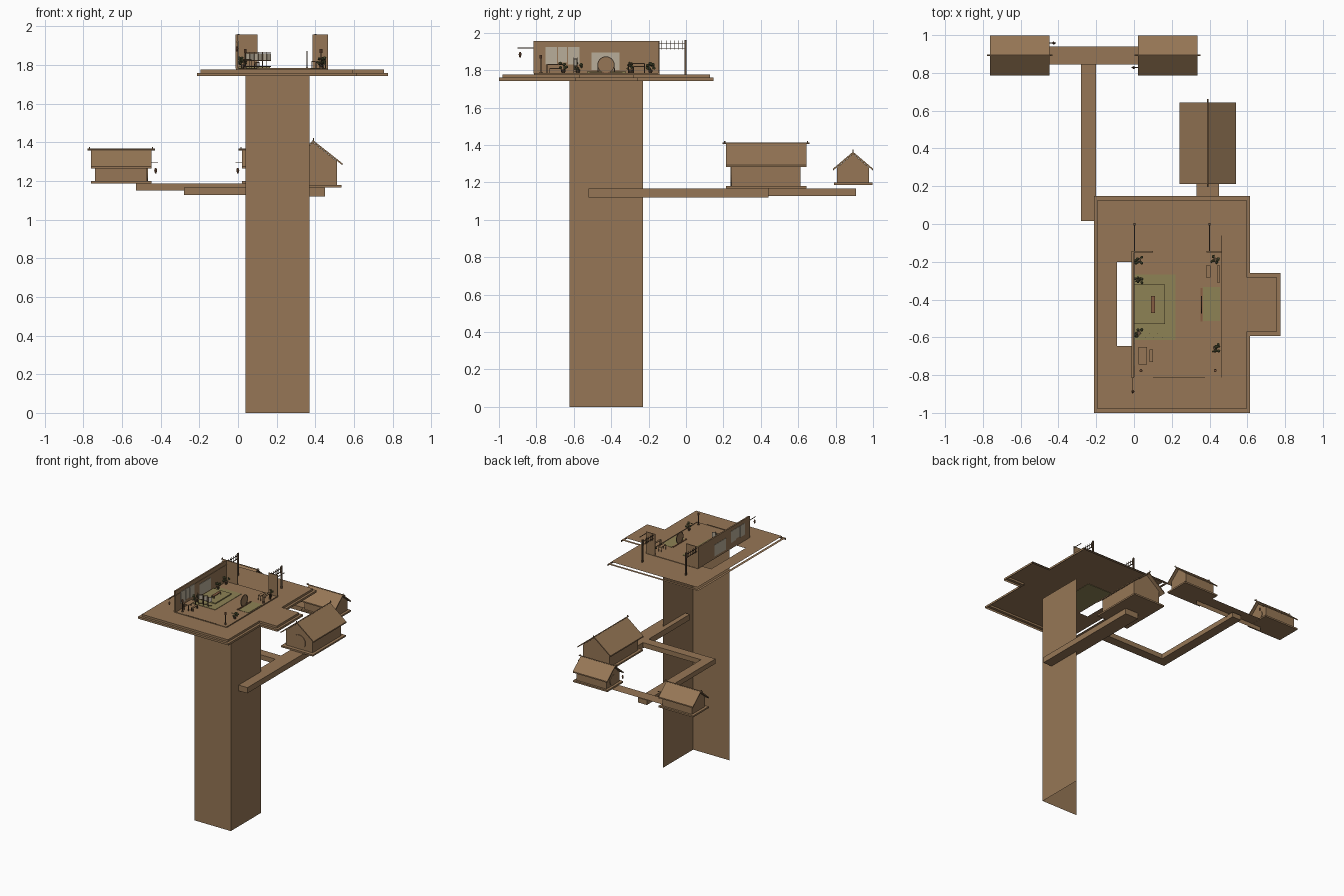
import bpy, bmesh, math, random
from mathutils import Matrix, Vector

if "Cube" in bpy.data.objects:
    bpy.data.objects.remove(bpy.data.objects["Cube"])
random.seed(4)

def mat(name, c):
    m = bpy.data.materials.new(name)
    m.diffuse_color = (*c, 1)
    m.use_nodes = True
    m.node_tree.nodes["Principled BSDF"].inputs["Base Color"].default_value = m.diffuse_color
    return m
WOOD = mat("warm wood", (.305, .183, .092))
DARK = mat("dark wood", (.13, .08, .045))
GREEN = mat("olive mat", (.27, .225, .09))
PALE = mat("pale paper", (.48, .42, .32))
LEAF = mat("leaf green", (.12, .125, .05))
RED = mat("red wood", (.24, .11, .055))

def finish(name, bm, m, M=Matrix()):
    me = bpy.data.meshes.new(name)
    bm.transform(M)
    bm.to_mesh(me)
    bm.free()
    me.materials.append(m)
    ob = bpy.data.objects.new(name, me)
    bpy.context.collection.objects.link(ob)
    return ob

def polys(name, faces, m):
    bm = bmesh.new()
    for f in faces:
        bm.faces.new([bm.verts.new(p) for p in f])
    bmesh.ops.remove_doubles(bm, verts=bm.verts, dist=1e-5)
    return finish(name, bm, m)

def box(name, x0, x1, y0, y1, z0, z1, m=WOOD, M=Matrix()):
    bm = bmesh.new()
    bmesh.ops.create_cube(bm, size=1)
    T = Matrix.Translation(((x0+x1)/2, (y0+y1)/2, (z0+z1)/2)) @ Matrix.Diagonal((x1-x0, y1-y0, z1-z0, 1))
    return finish(name, bm, m, M @ T)

def prism(name, prof, y0, y1, m=WOOD, M=Matrix()):
    # xz profile pulled along y
    bm = bmesh.new()
    f = bm.faces.new([bm.verts.new((x, y0, z)) for x, z in prof])
    r = bmesh.ops.extrude_face_region(bm, geom=[f])
    bmesh.ops.translate(bm, vec=(0, y1-y0, 0), verts=[v for v in r['geom'] if isinstance(v, bmesh.types.BMVert)])
    bmesh.ops.recalc_face_normals(bm, faces=bm.faces)
    return finish(name, bm, m, M)

def cyl(name, p, r, d, m, axis='Z', M=Matrix(), n=16, r2=None):
    bm = bmesh.new()
    bmesh.ops.create_cone(bm, cap_ends=True, segments=n, radius1=r, radius2=r if r2 is None else r2, depth=d)
    R = {'Z': Matrix(), 'Y': Matrix.Rotation(math.pi/2, 4, 'X'), 'X': Matrix.Rotation(math.pi/2, 4, 'Y')}[axis]
    return finish(name, bm, m, M @ Matrix.Translation(p) @ R)

def ring(name, p, r, t, axis, m, M=Matrix()):
    # square-section hoop
    bm = bmesh.new()
    n, loops = 24, []
    for rr, h in ((r, -t/2), (r, t/2), (r-t, t/2), (r-t, -t/2)):
        loops.append([bm.verts.new((rr*math.cos(2*math.pi*i/n), rr*math.sin(2*math.pi*i/n), h)) for i in range(n)])
    for k in range(4):
        a, b = loops[k], loops[(k+1) % 4]
        for i in range(n):
            bm.faces.new((a[i], a[(i+1) % n], b[(i+1) % n], b[i]))
    bmesh.ops.recalc_face_normals(bm, faces=bm.faces)
    return finish(name, bm, m, M @ Matrix.Translation(p) @ Matrix.Rotation(math.pi/2, 4, 'X' if axis == 'Y' else 'Y'))

def lantern(name, x, y, z, M=Matrix()):
    cyl(name + "_upper", (x, y, z+.006), .008, .012, RED, n=8, r2=.004, M=M)
    cyl(name + "_lower", (x, y, z-.008), .004, .016, RED, n=8, r2=.008, M=M)

# trunk: two tall sheets meeting at the front right corner
polys("trunk", [[(.04, -.622, 0), (.37, -.622, 0), (.37, -.622, 1.75), (.04, -.622, 1.75)],
                [(.37, -.622, 0), (.37, -.23, 0), (.37, -.23, 1.75), (.37, -.622, 1.75)]], WOOD)

# platform: top sheet with an opening, lower ledge, skirts on front and right
def outline(d):
    return [(-.213+d, -1+d), (.615-d, -1+d), (.615-d, -.592+d), (.775-d, -.592+d),
            (.775-d, -.26-d), (.615-d, -.26-d), (.615-d, .148-d), (-.213+d, .148-d)]
def skirt(o, z0, z1):
    out = []
    for a, b in zip(o, o[1:]+o[:1]):
        if b[0]-a[0] > .001 or b[1]-a[1] > .001:
            out.append([(*a, z0), (*b, z0), (*b, z1), (*a, z1)])
    return out
bm = bmesh.new()
hole = [(-.09, -.647), (.24, -.647), (.24, -.2), (-.09, -.2)]
for loop in (outline(.02), hole):
    vs = [bm.verts.new((*p, 1.777)) for p in loop]
    for a, b in zip(vs, vs[1:]+vs[:1]):
        bm.edges.new((a, b))
bmesh.ops.triangle_fill(bm, edges=bm.edges[:], use_beauty=True, normal=(0, 0, 1))
finish("platform_top", bm, WOOD)
o, i = outline(0), outline(.022)
ledge = [[(*o[k], 1.76), (*o[(k+1) % 8], 1.76), (*i[(k+1) % 8], 1.76), (*i[k], 1.76)] for k in range(8)]
polys("platform_ledge", ledge + skirt(o, 1.743, 1.76), WOOD)
polys("platform_riser", skirt(outline(.02), 1.76, 1.777), WOOD)

# branches carrying the huts
box("main_branch", .33, .45, -.52, .44, 1.12, 1.167)
box("cross_branch", -.28, .33, .015, .09, 1.127, 1.167)
box("side_branch", -.28, -.2, .09, .91, 1.127, 1.167)
polys("hut_bridge", [[(-.527, .845, 1.187), (.1, .845, 1.187), (.1, .94, 1.187), (-.527, .94, 1.187)],
                     [(-.527, .845, 1.152), (.1, .845, 1.152), (.1, .845, 1.187), (-.527, .845, 1.187)]], WOOD)

# huts: ridge along local y, round door at local -y
def hut(name, cx, cy, z0, rot, wr, lr, ww, lw, he, hr, door, lamp):
    M = Matrix.Translation((cx, cy, z0)) @ Matrix.Rotation(rot, 4, 'Z')
    wide = wr*.97
    box(name + "_base", -wide, wide, -lr, lr, 0, .013, M=M)
    top = hr - .012
    s = (hr-he)/wr
    prism(name + "_walls", [(-ww, .013), (ww, .013), (ww, top-s*ww), (0, top), (-ww, top-s*ww)], -lw, lw, M=M)
    prism(name + "_roof", [(-wr, he-.01), (0, hr-.011), (wr, he-.01), (wr, he), (0, hr), (-wr, he)], -lr, lr, M=M)
    for sy in (-1, 1):
        cyl(name + "_finial", (0, sy*(lr+.006), hr+.006), .003, .012, WOOD, n=8, M=M)
    cyl(name + "_ridge", (0, 0, hr-.001), .004, 2*lr+.035, WOOD, 'Y', n=8, M=M)
    cyl(name + "_door", (0, -lw-.002, door+.014), door, .006, WOOD, 'Y', n=28, M=M)
    if lamp:
        box(name + "_lamp_arm", .063, .067, -lr-.035, -lw, .107, .111, DARK, M)
        lantern(name + "_lantern", .065, -lr-.022, .07, M)
hut("large_hut", .39, .428, 1.167, 0, .15, .215, .122, .185, .125, .243, .058, False)
hut("left_hut", -.605, .893, 1.186, math.pi/2, .106, .157, .086, .135, .088, .178, .042, True)
hut("right_hut", .178, .893, 1.186, -math.pi/2, .106, .157, .086, .135, .088, .178, .042, True)

# room shell
F = 1.782
box("room_floor", -.01, .466, -.812, -.142, 1.778, F)
box("left_wall", -.012, 0, -.815, -.143, F, 1.957)
box("back_wall_left", 0, .1, -.15, -.143, F, 1.957)
box("back_wall_right", .385, .466, -.15, -.143, F, 1.957)
box("right_sill", .462, .466, -.812, -.15, F, 1.786)
box("front_sill", .1, .375, -.815, -.811, F, 1.786)
box("wall_rail", 0, .003, -.81, -.15, 1.919, 1.923)
# windows in the left wall, seen on both sides
for y0, y1, z0, z1 in ((-.75, -.69, 1.83, 1.925), (-.685, -.635, 1.84, 1.925), (-.63, -.57, 1.83, 1.925), (-.505, -.355, 1.80, 1.895)):
    box("window_pane", -.014, .0035, y0, y1, z0, z1, PALE)

# rear trellis on posts
for x in (.003, .4):
    box("trellis_post", x-.005, x+.005, -.007, .004, 1.777, 1.962, DARK)
    for z in (1.915, 1.942):
        box("trellis_rail", x-.002, x+.002, -.145, 0, z, z+.004, DARK)
    for k in range(6):
        y = -.13 + k*.022
        box("trellis_slat", x-.0015, x+.0015, y, y+.003, 1.91, 1.958, DARK)
# lantern arms
box("front_lamp_arm", -.008, -.004, -.9, -.812, 1.917, 1.921, DARK)
lantern("front_lantern", -.006, -.887, 1.885)
box("back_lamp_arm", .463, .467, -.145, -.06, 1.942, 1.946, DARK)

# mats and low dais
box("large_mat", .002, .22, -.613, -.268, 1.775, F+.003, GREEN)
box("dais", .002, .165, -.53, -.32, F+.003, F+.011, GREEN)
box("side_mat", .365, .455, -.513, -.333, 1.779, F+.002, GREEN)

# tables and seats on four legs
def table(name, x0, x1, y0, y1, z, h, m):
    box(name + "_top", x0, x1, y0, y1, z+h-.005, z+h, m)
    for x in (x0, x1-.004):
        for y in (y0, y1-.004):
            box(name + "_leg", x, x+.004, y, y+.004, z, z+h-.005, DARK)
table("tea_table", .09, .112, -.472, -.38, F+.011, .022, RED)
table("desk", .025, .07, -.745, -.65, F, .05, WOOD)
table("bench", .083, .1, -.73, -.665, F, .03, WOOD)
table("rear_desk", .38, .406, -.283, -.22, F, .04, WOOD)
table("rear_shelf", .44, .455, -.31, -.22, F, .055, WOOD)

# folding screen in front of the mat
for k in range(6):
    x = .04 + k*.0217
    a, b = (-.6, -.582) if k % 2 else (-.582, -.6)
    polys("screen_panel", [[(x, a, 1.825), (x+.0217, b, 1.825), (x+.0217, b, 1.86), (x, a, 1.86)]], PALE)
    for z in (1.79, 1.822, 1.862):
        polys("screen_rail", [[(x, a, z), (x+.0217, b, z), (x+.0217, b, z+.004), (x, a, z+.004)]], DARK)
    box("screen_stile", x-.0015, x+.0015, a-.0015, a+.0015, F, 1.868, DARK)

# round divider
ring("round_divider", (.357, -.428, F+.046), .046, .005, 'X', DARK)
cyl("divider_panel", (.357, -.428, F+.046), .041, .002, WOOD, 'X', n=24)
box("divider_foot", .352, .362, -.515, -.34, F, F+.006, RED)

# potted plants and lamp stands
for x, y in ((.025, -.19), (.025, -.295), (.025, -.578), (.43, -.19), (.43, -.655)):
    cyl("plant_pot", (x, y, F+.011), .008, .022, DARK, n=10, r2=.012)
    bm = bmesh.new()
    for k in range(9):
        p = Vector((x + random.uniform(-.02, .02), y + random.uniform(-.02, .02), F + random.uniform(.025, .055)))
        bmesh.ops.create_icosphere(bm, subdivisions=1, radius=random.uniform(.006, .01), matrix=Matrix.Translation(p))
    finish("plant_leaves", bm, LEAF)
for x in (.037, .43):
    cyl("lamp_stand_foot", (x, -.776, F+.004), .008, .008, DARK, n=12)
    cyl("lamp_stand_pole", (x, -.776, F+.05), .003, .09, DARK, n=8)
    cyl("lamp_stand_shade", (x, -.776, F+.09), .007, .02, RED, n=8)
